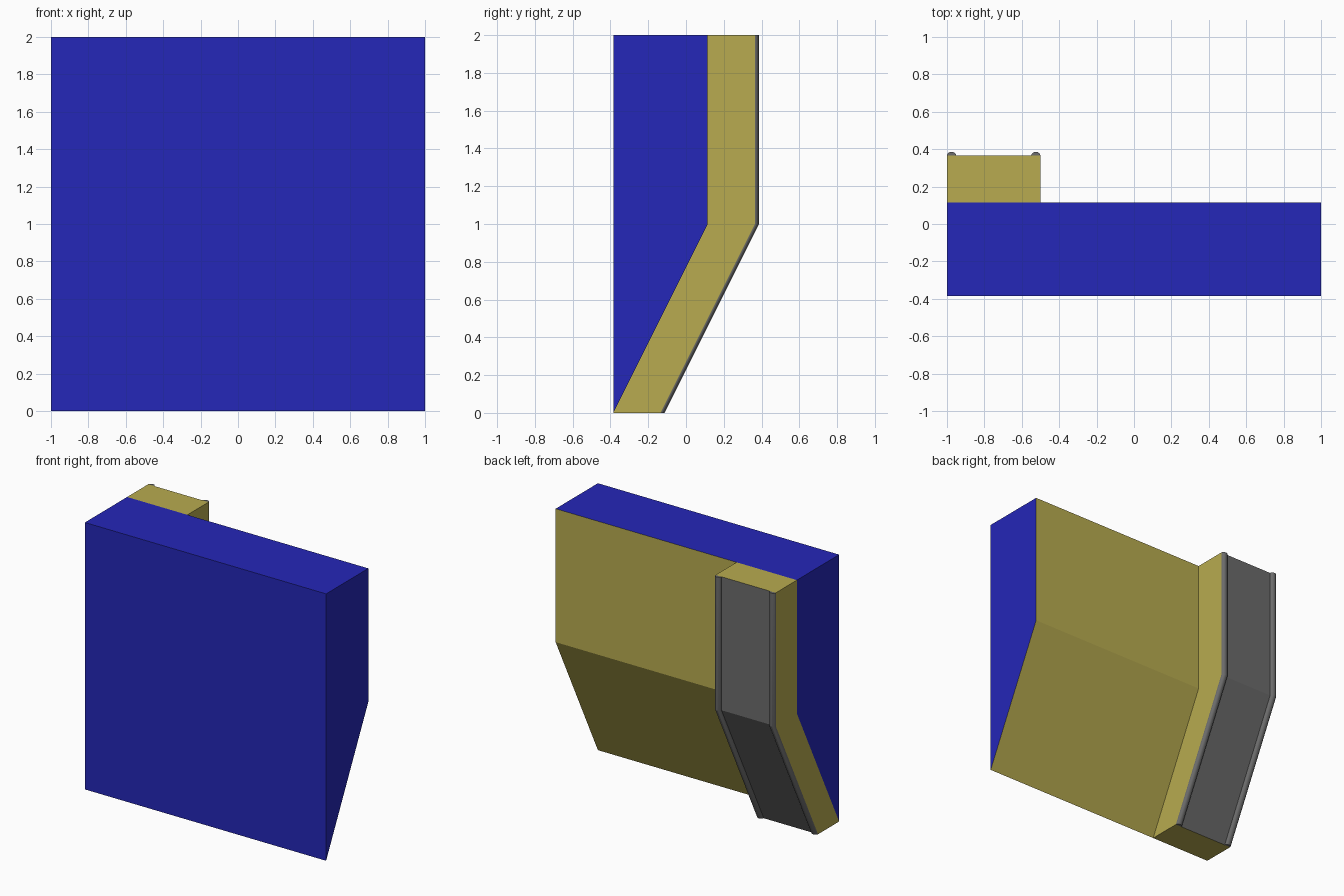
import bpy, bmesh
from math import pi, sin, cos

if "Cube" in bpy.data.objects:
    bpy.data.objects.remove(bpy.data.objects["Cube"])


def material(name, rgb):
    m = bpy.data.materials.new(name)
    m.diffuse_color = (*rgb, 1)
    m.use_nodes = True
    m.node_tree.nodes["Principled BSDF"].inputs["Base Color"].default_value = m.diffuse_color
    return m


blue = material("blue", (0.018, 0.02, 0.48))
yellow = material("yellow", (0.48, 0.41, 0.08))
grey = material("dark_grey", (0.15, 0.15, 0.15))


def loft(name, rings, mats, back_slot=0):
    """Skin closed rings in order and cap the ends; faces turned to the back get back_slot."""
    bm = bmesh.new()
    loops = [[bm.verts.new(p) for p in ring] for ring in rings]
    n = len(loops[0])
    for a, b in zip(loops, loops[1:]):
        for i in range(n):
            j = (i + 1) % n
            bm.faces.new((a[i], a[j], b[j], b[i]))
    bm.faces.new(loops[0])
    bm.faces.new(loops[-1])
    bmesh.ops.recalc_face_normals(bm, faces=bm.faces)
    for f in bm.faces:
        if f.normal.y > 0.5:
            f.material_index = back_slot
    me = bpy.data.meshes.new(name)
    bm.to_mesh(me)
    bm.free()
    for m in mats:
        me.materials.append(m)
    ob = bpy.data.objects.new(name, me)
    bpy.context.collection.objects.link(ob)
    return ob


FRONT = -0.385
path = [(FRONT, 0), (FRONT + 0.5, 1), (FRONT + 0.5, 2)]  # back surface line, y and z
DEPTH = 0.25

# Wall block with sloped lower back, yellow on the back
wall = path + [(FRONT, 2)]
loft("wall_block", [[(x, y, z) for y, z in wall] for x in (-1, 1)], [blue, yellow], 1)

# Bent strip following the back, grey running surface
strip = path + [(y + DEPTH, z) for y, z in reversed(path)]
loft("bent_strip", [[(x, y, z) for y, z in strip] for x in (-1, -0.5)], [yellow, grey], 1)

# Rounded rails along both edges of the strip
for side, cx in (("outer", -0.975), ("inner", -0.525)):
    rings = [[(cx + 0.025 * cos(pi * k / 8), y + DEPTH + 0.021 * sin(pi * k / 8), z)
              for k in range(9)] for y, z in path]
    rail = loft(side + "_rail", rings, [grey])
    bpy.ops.object.select_all(action='DESELECT')
    rail.select_set(True)
    bpy.context.view_layer.objects.active = rail
    bpy.ops.object.shade_smooth_by_angle(angle=0.42)
